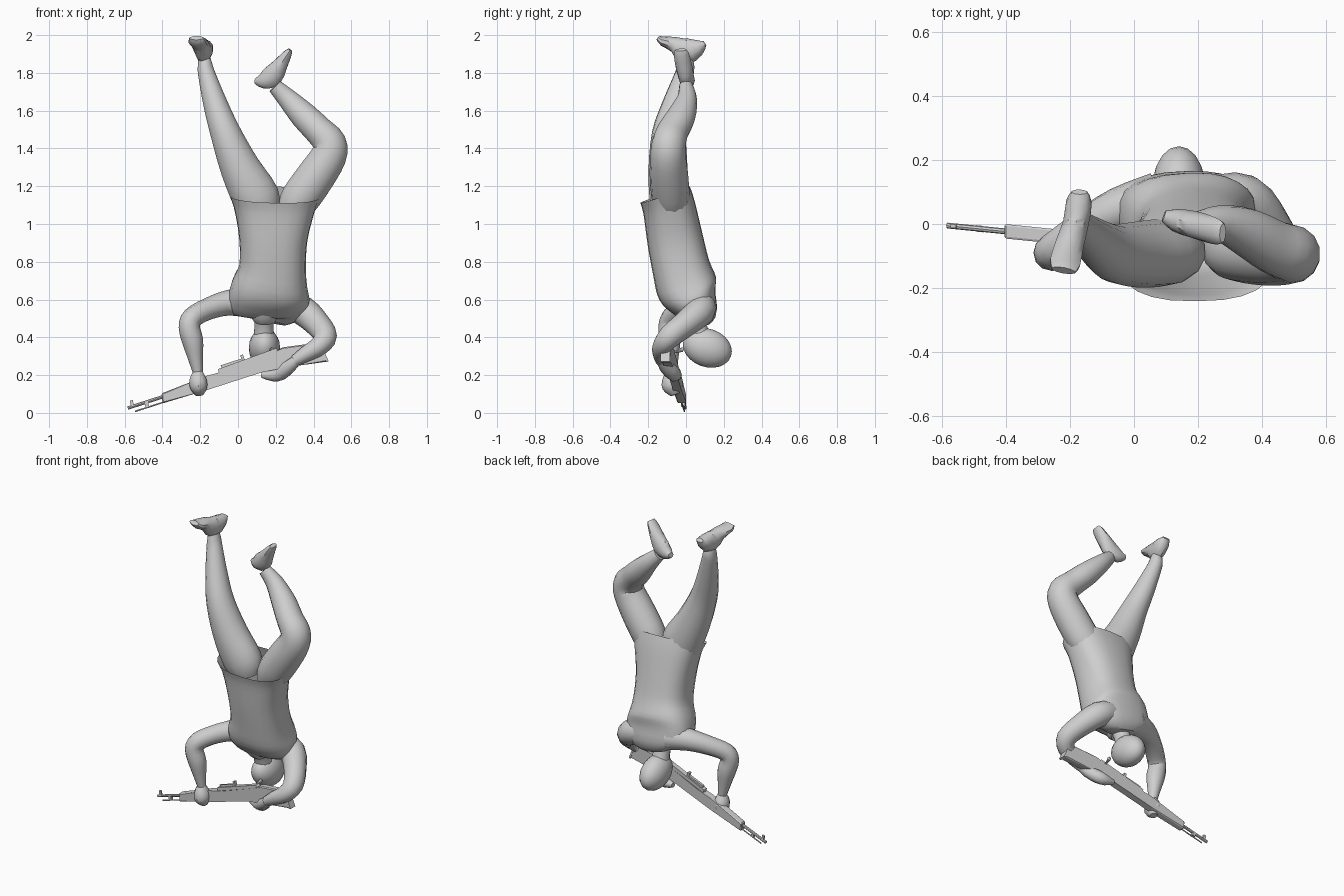
import bpy, bmesh, math
from mathutils import Vector

grey = bpy.data.materials.new("plain_grey")
grey.diffuse_color = (0.62, 0.62, 0.62, 1)


def finish(name, bm, angle=40):
    bmesh.ops.recalc_face_normals(bm, faces=bm.faces)
    me = bpy.data.meshes.new(name)
    bm.to_mesh(me)
    bm.free()
    me.materials.append(grey)
    ob = bpy.data.objects.new(name, me)
    bpy.context.collection.objects.link(ob)
    bpy.ops.object.select_all(action='DESELECT')
    ob.select_set(True)
    bpy.context.view_layer.objects.active = ob
    bpy.ops.object.shade_smooth_by_angle(angle=math.radians(angle))
    return ob


def spline(rows, steps):
    """Smoothly interpolate rows of numbers."""
    if steps == 1:
        return rows
    out = []
    for i in range(len(rows) - 1):
        a, b, c, d = (rows[max(0, min(len(rows) - 1, i + k))] for k in (-1, 0, 1, 2))
        for s in range(steps):
            t = s / steps
            out.append([0.5 * (2 * q + (r - p) * t + (2 * p - 5 * q + 4 * r - u) * t * t
                               + (3 * q - p - 3 * r + u) * t ** 3)
                        for p, q, r, u in zip(a, b, c, d)])
    return out + [list(rows[-1])]


def loft(name, rows, ref=(0, 1, 0), sides=14, steps=3, power=1.0, open_start=False):
    """Tube through rows of x, y, z, radius along ref, other radius; power < 1 squares the section."""
    rows = spline([list(r) if len(r) == 5 else list(r) + [r[3]] for r in rows], steps)
    pts = [Vector(r[:3]) for r in rows]
    bend = lambda v: math.copysign(abs(v) ** power, v)
    bm = bmesh.new()
    rings = []
    for i, r in enumerate(rows):
        t = (pts[min(i + 1, len(pts) - 1)] - pts[max(i - 1, 0)]).normalized()
        side = t.cross(Vector(ref)).normalized()
        main = side.cross(t)
        rings.append([bm.verts.new(pts[i] + main * r[3] * bend(math.cos(a))
                                   + side * r[4] * bend(math.sin(a)))
                      for a in (2 * math.pi * k / sides for k in range(sides))])
    for p, q in zip(rings, rings[1:]):
        for k in range(sides):
            n = (k + 1) % sides
            bm.faces.new((p[k], p[n], q[n], q[k]))
    if not open_start:
        bm.faces.new(rings[0])
    bm.faces.new(rings[-1])
    return finish(name, bm)


def rifle_y(x):
    return -0.005 - 0.1 * (x + 0.58)


def plate(name, outline, thick, bevel=0.0):
    """Side outline in x, z given thickness along the slanted rifle plane."""
    bm = bmesh.new()
    a, b = ([bm.verts.new((x, rifle_y(x) + s * thick / 2, z)) for x, z in outline] for s in (-1, 1))
    bm.faces.new(a)
    bm.faces.new(b)
    n = len(a)
    for k in range(n):
        bm.faces.new((a[k], a[(k + 1) % n], b[(k + 1) % n], b[k]))
    if bevel:
        bmesh.ops.bevel(bm, geom=bm.edges[:], offset=bevel, segments=1, affect='EDGES')
    return finish(name, bm, 25)


def rod(name, x0, z0, x1, z1, r):
    return loft(name, [(x0, rifle_y(x0), z0, r), (x1, rifle_y(x1), z1, r)], sides=8, steps=1)


# Body, inverted, with the open shirt hem at the top
loft("torso", [(.195, -.110, 1.155, .243, .138), (.193, -.088, 1.08, .215, .14),
               (.187, -.058, .92, .181, .148), (.183, -.026, .77, .177, .153),
               (.168, .008, .66, .205, .162), (.163, .042, .59, .215, .13),
               (.163, .075, .53, .188, .094), (.155, .075, .485, .1, .055)],
     ref=(1, 0, 0), sides=24, power=.8, open_start=True)
loft("neck", [(.14, .025, .55, .065), (.138, .05, .48, .052), (.137, .075, .40, .055)])
loft("collar", [(.14, .0, .585, .075, .075), (.14, .022, .525, .08, .078),
                (.14, .04, .495, .062, .06)], ref=(1, 0, 0), steps=1)

# Head
bm = bmesh.new()
bmesh.ops.create_uvsphere(bm, u_segments=18, v_segments=12, radius=1)
head = finish("head", bm)
head.scale = (.083, .133, .101)
head.location = (.14, .113, .344)
head.rotation_euler = (math.radians(-20), 0, 0)

# Straight leg
loft("straight_leg", [(.12, -.08, 1.06, .09, .10), (.095, -.088, 1.14, .105, .128),
                      (.01, -.095, 1.30, .103, .108), (-.065, -.09, 1.48, .09, .083),
                      (-.118, -.055, 1.63, .072, .066), (-.165, -.01, 1.79, .05, .047),
                      (-.174, 0, 1.84, .044, .04), (-.178, 0, 1.875, .034, .034)])
loft("straight_foot", [(-.17, .1, 1.957, .013, .025), (-.172, .065, 1.935, .045, .042),
                       (-.182, 0, 1.915, .07, .042), (-.2, -.06, 1.95, .042, .046),
                       (-.215, -.12, 1.967, .027, .05), (-.22, -.145, 1.985, .014, .038)],
     ref=(0, 0, 1), sides=10, steps=2)

# Bent leg
loft("bent_leg", [(.28, -.07, 1.06, .085, .08), (.325, -.08, 1.13, .1, .105),
                  (.41, -.09, 1.25, .102, .105), (.48, -.095, 1.36, .094, .097),
                  (.484, -.09, 1.43, .09, .09), (.432, -.07, 1.49, .085, .08),
                  (.352, -.025, 1.57, .076, .074), (.265, .005, 1.66, .054, .056),
                  (.195, .0, 1.73, .037, .04)])
loft("bent_foot", [(.093, .025, 1.758, .018, .016), (.13, .012, 1.757, .036, .042),
                   (.18, .0, 1.782, .042, .06), (.222, -.012, 1.84, .044, .042),
                   (.262, -.025, 1.9, .04, .024), (.277, -.028, 1.922, .03, .012)],
     sides=10, steps=2)

# Arm reaching to the fore-end
loft("front_arm", [(.07, .075, .585, .085), (-.05, .045, .583, .068), (-.16, -.015, .55, .058),
                   (-.24, -.075, .505, .056), (-.258, -.09, .455, .056), (-.24, -.085, .38, .056),
                   (-.225, -.08, .29, .04), (-.212, -.075, .21, .026)], sides=12)
loft("front_hand", [(-.212, -.075, .225, .024), (-.212, -.075, .18, .05, .046),
                    (-.208, -.07, .135, .055, .047), (-.205, -.06, .095, .022)], sides=10)

# Arm reaching to the grip
loft("grip_arm", [(.25, .08, .58, .07), (.345, .078, .54, .078), (.425, -.01, .465, .068),
                  (.462, -.085, .405, .062), (.43, -.125, .355, .052),
                  (.36, -.135, .312, .042), (.30, -.132, .275, .03)], sides=12)
loft("grip_hand", [(.315, -.132, .285, .028), (.275, -.11, .248, .036),
                   (.225, -.07, .212, .04, .042), (.18, -.055, .2, .034, .034),
                   (.125, -.045, .2, .015)], sides=10, steps=2)

# Rifle
plate("rifle_stock", [(-.40, .05), (-.167, .12), (.124, .214), (.27, .243), (.474, .272),
                      (.43, .373), (.235, .347), (.167, .305), (-.07, .222), (-.167, .196),
                      (-.405, .103)], .045, .006)
plate("butt_plate", [(.468, .268), (.48, .272), (.436, .376), (.424, .372)], .05)
plate("receiver", [(-.1, .205), (-.105, .232), (.2, .342), (.225, .325), (.2, .29)], .032)
plate("rear_sight", [(-.085, .235), (-.092, .252), (.02, .288), (.025, .27)], .016)
plate("rear_sight_leaf", [(.02, .28), (.012, .305), (.026, .309), (.034, .284)], .02)
plate("front_sight", [(-.566, .03), (-.572, .065), (-.556, .068), (-.552, .034)], .012)
plate("bayonet_lug", [(-.49, .03), (-.47, .035), (-.476, .06), (-.493, .055)], .02)
rod("barrel", -.583, .026, -.39, .088, .009)
rod("cleaning_rod", -.545, .008, -.39, .058, .004)
loft("bolt_handle", [(.17, rifle_y(.17), .32, .007), (.175, -.045, .325, .007),
                     (.18, -.02, .335, .012), (.18, -.012, .335, .006)], ref=(1, 0, 0), sides=8)
